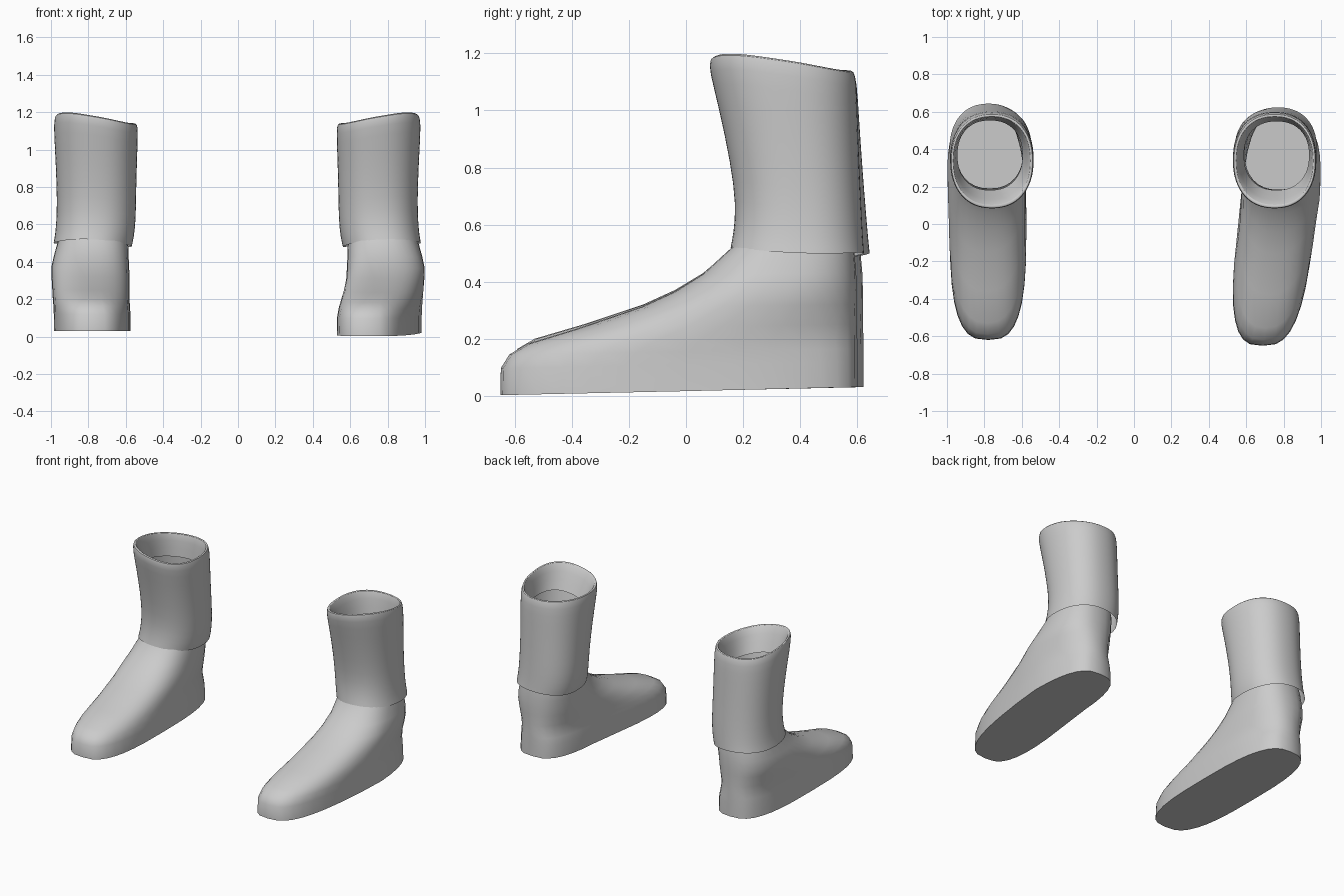
import bpy
import bmesh
from math import cos, sin, pi, radians

cube = bpy.data.objects.get("Cube")
if cube:
    bpy.data.objects.remove(cube, do_unlink=True)

grey = bpy.data.materials.new("plain_grey")
grey.use_nodes = True
grey.diffuse_color = (0.6, 0.6, 0.6, 1)
shader = grey.node_tree.nodes["Principled BSDF"]
shader.inputs["Base Color"].default_value = (0.6, 0.6, 0.6, 1)
shader.inputs["Roughness"].default_value = 0.7

SEGMENTS = 32

# Foot rings: height, toe y, heel y, inner x, outer x, squareness
FOOT = [
    (0.03, -0.62, 0.622, 0.575, 0.985, 3.0),
    (0.12, -0.618, 0.622, 0.575, 0.985, 2.9),
    (0.165, -0.59, 0.622, 0.578, 0.987, 2.7),
    (0.20, -0.53, 0.622, 0.58, 0.99, 2.5),
    (0.25, -0.36, 0.62, 0.58, 0.993, 2.4),
    (0.32, -0.15, 0.62, 0.58, 0.997, 2.4),
    (0.37, -0.04, 0.62, 0.582, 0.998, 2.4),
    (0.43, 0.06, 0.618, 0.585, 0.985, 2.4),
    (0.52, 0.165, 0.61, 0.588, 0.96, 2.4),
    (0.57, 0.19, 0.60, 0.592, 0.95, 2.3),
]

# Shaft rings: fraction of height, front y, back y, inner x, outer x;
# the last ones turn over the rim and form the lining
SHAFT = [
    (0.0, 0.155, 0.645, 0.568, 0.987),
    (0.07, 0.165, 0.64, 0.556, 0.978),
    (0.22, 0.175, 0.632, 0.545, 0.969),
    (0.45, 0.155, 0.62, 0.544, 0.97),
    (0.75, 0.113, 0.607, 0.538, 0.98),
    (0.94, 0.08, 0.6, 0.533, 0.987),
    (1.0, 0.082, 0.588, 0.54, 0.978),
    (1.0, 0.10, 0.575, 0.553, 0.968),
    (0.94, 0.125, 0.565, 0.568, 0.957),
    (0.75, 0.18, 0.555, 0.595, 0.945),
]


def oval(y0, y1, x0, x1, power):
    """Rounded outline; also gives how far outward and forward each point is."""
    for i in range(SEGMENTS):
        a = 2 * pi * i / SEGMENTS
        c, s = cos(a), sin(a)
        px = abs(c) ** (2 / power) * (1 if c > 0 else -1)
        py = abs(s) ** (2 / power) * (1 if s > 0 else -1)
        yield ((x0 + x1) / 2 + px * (x1 - x0) / 2,
               (y0 + y1) / 2 - py * (y1 - y0) / 2, c, s)


def loft(name, rings, side, cap=False, subdivide=0):
    """Skin a stack of outlines; side is +1 for left and -1 for right."""
    bm = bmesh.new()
    loops = [[bm.verts.new((side * x, y, z)) for x, y, z in ring] for ring in rings]
    for low, high in zip(loops, loops[1:]):
        for i in range(SEGMENTS):
            j = (i + 1) % SEGMENTS
            quad = [low[i], high[i], high[j], low[j]]
            bm.faces.new(quad if side > 0 else quad[::-1])
    if cap:
        bm.faces.new(loops[0] if side > 0 else loops[0][::-1])
    mesh = bpy.data.meshes.new(name)
    bm.to_mesh(mesh)
    bm.free()
    mesh.materials.append(grey)
    obj = bpy.data.objects.new(name, mesh)
    bpy.context.collection.objects.link(obj)
    bpy.ops.object.select_all(action="DESELECT")
    obj.select_set(True)
    bpy.context.view_layer.objects.active = obj
    bpy.ops.object.shade_smooth_by_angle(angle=radians(55))
    if subdivide:
        mod = obj.modifiers.new("smooth", "SUBSURF")
        mod.levels = mod.render_levels = subdivide
    return obj


def foot_rings(side):
    rings = []
    for z, y0, y1, x0, x1, power in FOOT:
        ring = []
        for x, y, out, fwd in oval(y0, y1, x0, x1, power):
            h = z
            if side > 0:
                # The left foot turns inward and dips at the toe
                x += 0.12 * min(0, y - 0.15)
                h -= 0.03 * max(0, 0.6 - y) / 1.25 * (1 - z / 0.6)
                y *= 1.05 if y < 0 else 0.965
            ring.append((x, y, h))
        rings.append(ring)
    return rings


def shaft_rings(side):
    rings = []
    for t, y0, y1, x0, x1 in SHAFT:
        ring = []
        for x, y, out, fwd in oval(y0, y1, x0, x1, 2.25):
            hem = 0.49 + 0.01 * fwd + 0.01 * out + 0.02 * fwd * fwd
            rim = 1.16 + 0.02 * fwd + 0.02 * out + 0.025 * out * fwd
            if side > 0:
                x -= 0.008
                y -= 0.02 * max(0, -fwd) * (1 - t)
            ring.append((x, y, hem + (rim - hem) * t))
        rings.append(ring)
    return rings


for label, side in (("left", 1), ("right", -1)):
    loft(label + "_boot_foot", foot_rings(side), side, cap=True)
    loft(label + "_boot_shaft", shaft_rings(side), side, subdivide=1)
